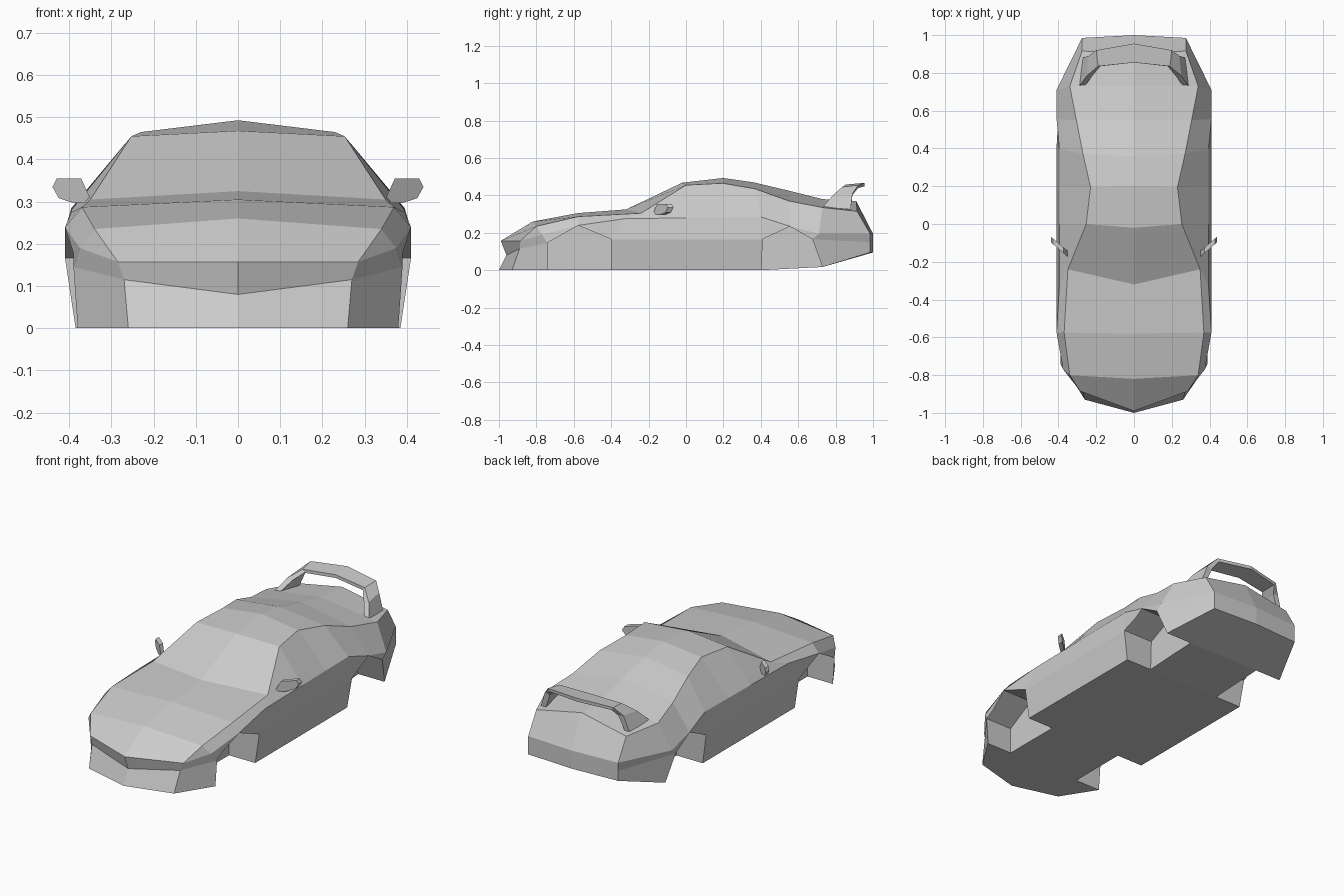
import bpy
import bmesh

default_cube = bpy.data.objects.get("Cube")
if default_cube:
    bpy.data.objects.remove(default_cube, do_unlink=True)

# Single flat paint colour
paint = bpy.data.materials.new("grey_paint")
paint.use_nodes = True
paint_colour = (0.6, 0.6, 0.6, 1)
paint.diffuse_color = paint_colour
paint.node_tree.nodes["Principled BSDF"].inputs["Base Color"].default_value = paint_colour


def make_object(name, mesh_builder):
    mesh = bmesh.new()
    mesh_builder(mesh)
    bmesh.ops.remove_doubles(mesh, verts=mesh.verts, dist=0.0005)
    bmesh.ops.recalc_face_normals(mesh, faces=mesh.faces)
    data = bpy.data.meshes.new(name)
    mesh.to_mesh(data)
    mesh.free()
    obj = bpy.data.objects.new(name, data)
    obj.data.materials.append(paint)
    bpy.context.collection.objects.link(obj)
    return obj


def apply_modifier(obj, kind, **settings):
    modifier = obj.modifiers.new(kind.lower(), kind)
    for key, value in settings.items():
        setattr(modifier, key, value)
    bpy.context.view_layer.objects.active = obj
    bpy.ops.object.modifier_apply(modifier=modifier.name)


def add_face(mesh, points):
    # Repeated corners collapse to a triangle
    unique = list(dict.fromkeys(points))
    if len(unique) > 2:
        mesh.faces.new([mesh.verts.new(point) for point in unique])


def bridge_rails(mesh, first, second):
    for i in range(len(first) - 1):
        add_face(mesh, (first[i], first[i + 1], second[i + 1], second[i]))


def prism(mesh, near, far):
    add_face(mesh, near)
    add_face(mesh, far)
    bridge_rails(mesh, near + near[:1], far + far[:1])


# Lengthwise rails of the left half, nose to tail
centre_profile = [(-.99, .157), (-.82, .26), (-.58, .305), (-.32, .325), (-.02, .468),
                  (.2, .493), (.36, .47), (.55, .425), (.73, .38), (.91, .37)]
centre = [(0, y, z) for y, z in centre_profile]
roof_edge = [(.285, -.885, .157), (.34, -.8, .235), (.37, -.575, .287), (.35, -.24, .305),
             (.253, 0, .455), (.23, .195, .465), (.27, .37, .435), (.305, .55, .37),
             (.34, .73, .335), (.275, .915, .315)]
shoulder = [roof_edge[0], (.375, -.77, .19), (.41, -.575, .24), (.395, -.33, .275),
            (.395, 0, .28), (.395, .2, .283), (.395, .4, .285), (.41, .555, .235),
            (.41, .71, .195), (.275, .985, .195)]
waist = [(.27, -.89, .115), (.39, -.74, .145), (.41, -.575, .157)]
waist += [(.41, y, .165) for y in (-.4, 0, .2, .41, .555, .675)]
waist += [(.275, .985, .15)]
sill = [(.26, -.93, 0), (.38, -.74, 0)]
sill += [(.385, y, 0) for y in (-.575, -.4, 0, .2, .4)]
sill += [(.385, .555, .008), (.385, .73, .017), (.275, .985, .095)]
keel = [(0, y, z) for x, y, z in sill]
keel[0] = (0, -1, 0)
keel[-1] = (0, 1, .095)


def build_body(mesh):
    rails = [centre, roof_edge, shoulder, waist, sill, keel]
    for first, second in zip(rails, rails[1:]):
        bridge_rails(mesh, first, second)
    # Undercut grille and front lip
    grille_base = (0, -.96, .08)
    add_face(mesh, (centre[0], roof_edge[0], waist[0], grille_base))
    add_face(mesh, (grille_base, waist[0], sill[0], keel[0]))
    # Tail panel and rear bumper
    bumper_top = (0, 1, .195)
    add_face(mesh, (centre[-1], roof_edge[-1], shoulder[-1], bumper_top))
    add_face(mesh, (bumper_top, shoulder[-1], waist[-1], sill[-1], keel[-1]))


body = make_object("body_shell", build_body)
apply_modifier(body, "MIRROR", use_clip=True)

# Wheel wells cut from the sides
front_arch = [(-.74, -.1), (-.74, .147), (-.576, .239), (-.4, .166), (-.4, -.1)]
rear_arch = [(.4, -.1), (.41, .166), (.555, .234), (.675, .166), (.73, .017), (.74, -.1)]
for arch in (front_arch, rear_arch):
    for side in (-1, 1):
        def build_well(mesh):
            prism(mesh, [(side * .225, y, z) for y, z in arch],
                  [(side * .6, y, z) for y, z in arch])

        cutter = make_object("wheel_well_cutter", build_well)
        cutter.hide_render = True
        apply_modifier(body, "BOOLEAN", object=cutter, operation="DIFFERENCE", solver="EXACT")
        bpy.data.objects.remove(cutter, do_unlink=True)


# Swept-back door mirrors
def build_mirror(mesh):
    outline = [(.345, .297), (.372, .355), (.43, .355), (.44, .335), (.425, .308), (.39, .297)]
    near = [(x, -.178 + (x - .345) * .85, z) for x, z in outline]
    prism(mesh, near, [(x, y + .03, z) for x, y, z in near])


door_mirrors = make_object("door_mirrors", build_mirror)
apply_modifier(door_mirrors, "MIRROR")


# Arched rear spoiler: legs flow into the blade
def build_spoiler(mesh):
    leading = [(.29, .73, .337), (.25, .785, .4), (.19, .835, .445), (0, .855, .458)]
    trailing = [(.27, .88, .325), (.24, .89, .41), (.2, .92, .455), (0, .955, .467)]
    inset = [(-.03, 0), (-.03, -.008), (-.012, -.016), (0, -.018)]

    def inner(rail):
        return [(x + dx, y, z + dz) for (x, y, z), (dx, dz) in zip(rail, inset)]

    loop = [leading, trailing, inner(trailing), inner(leading), leading]
    for first, second in zip(loop, loop[1:]):
        bridge_rails(mesh, first, second)
    add_face(mesh, [rail[0] for rail in loop])


spoiler = make_object("rear_spoiler", build_spoiler)
apply_modifier(spoiler, "MIRROR", use_clip=True)
